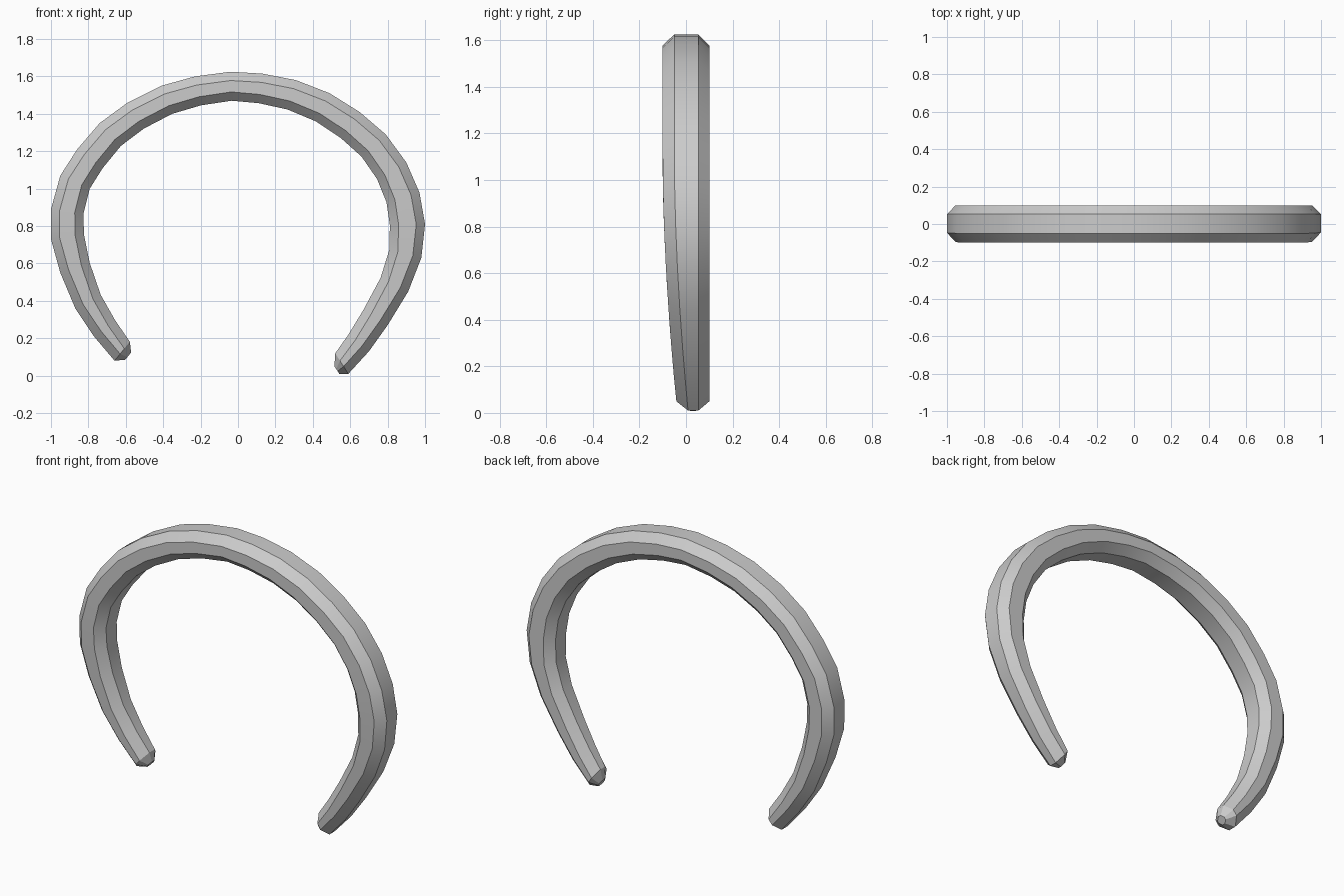
import bpy, bmesh, math
from mathutils import Vector

if "Cube" in bpy.data.objects:
    bpy.data.objects.remove(bpy.data.objects["Cube"])

# Outer outline of the open band in the front view (x, z), left tip to right tip
OUTER = [(-.66, .08), (-.77, .21), (-.87, .36), (-.95, .55), (-1, .73), (-1, .89),
         (-.95, 1.07), (-.86, 1.21), (-.74, 1.35), (-.59, 1.46), (-.41, 1.55),
         (-.23, 1.6), (-.04, 1.625), (.13, 1.615), (.31, 1.58), (.49, 1.51),
         (.65, 1.41), (.79, 1.29), (.90, 1.14), (.97, .98), (1, .81), (.98, .63),
         (.91, .45), (.80, .27), (.70, .13), (.59, .01)]
# Band thickness along the outline: (point index, thickness)
THICK = [(0, .13), (4, .178), (12, .155), (20, .188), (25, .13)]
P = [Vector(p) for p in OUTER]
N = len(P)


def thickness(i):
    for (a, ta), (b, tb) in zip(THICK, THICK[1:]):
        if a <= i <= b:
            return ta + (tb - ta) * (i - a) / (b - a)


def inward(i):
    if i == 0:
        return Vector((.63, .78))
    if i == N - 1:
        return Vector((-.54, .84))
    t = ((P[i] - P[i - 1]).normalized() + (P[i + 1] - P[i]).normalized()).normalized()
    return Vector((t.y, -t.x))


def section(i):
    """Chamfered rectangle; the front side recedes toward the tips."""
    p, n, w, c = P[i], inward(i), thickness(i), .047
    fall = max(0, (1.1 - p.y) / 1.05)
    yf, yb = -.10 + .055 * fall ** 1.8, .10
    prof = [(0, yf + .05), (c, yf), (w - c, yf), (w, yf + .05),
            (w, yb - .047), (w - c, yb), (c, yb), (0, yb - .047)]
    return [Vector((p.x + n.x * d, y, p.y + n.y * d)) for d, y in prof]


bm = bmesh.new()
rings = [[bm.verts.new(v) for v in section(i)] for i in range(N)]


def bridge(a, b):
    for k in range(8):
        m = (k + 1) % 8
        bm.faces.new((a[k], a[m], b[m], b[k]))


for a, b in zip(rings, rings[1:]):
    bridge(a, b)

# Small faceted caps at both tips
for ring, d in ((rings[0], Vector((.032, 0, -.026))), (rings[-1], Vector((-.026, 0, -.035)))):
    c = sum((v.co for v in ring), Vector()) / 8
    cap = [bm.verts.new(c + (v.co - c) * .38 + d) for v in ring]
    bridge(ring, cap)
    bm.faces.new(cap)
bmesh.ops.recalc_face_normals(bm, faces=bm.faces)

mesh = bpy.data.meshes.new("open_band")
bm.to_mesh(mesh)
bm.free()
band = bpy.data.objects.new("open_band", mesh)
bpy.context.collection.objects.link(band)
bpy.context.view_layer.objects.active = band
band.select_set(True)
bpy.ops.object.shade_smooth_by_angle(angle=math.radians(25))
